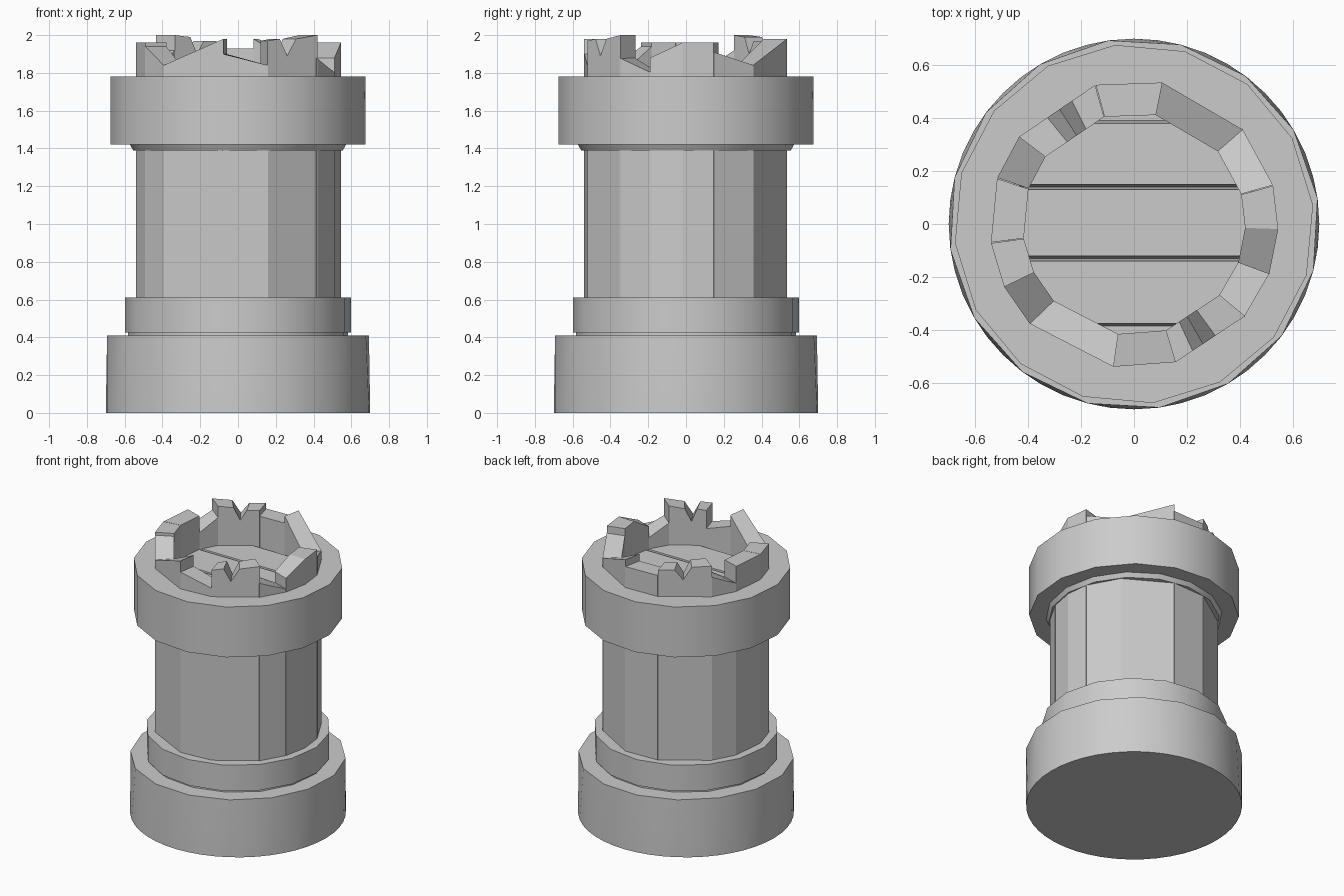
import bpy, bmesh, math
from math import radians, cos, sin

if "Cube" in bpy.data.objects:
    bpy.data.objects.remove(bpy.data.objects["Cube"])

stone = bpy.data.materials.new("grey stone")
stone.diffuse_color = (0.6, 0.6, 0.6, 1)
stone.use_nodes = True
stone.node_tree.nodes["Principled BSDF"].inputs["Base Color"].default_value = stone.diffuse_color


def finish(bm, name, smooth=False):
    bmesh.ops.recalc_face_normals(bm, faces=bm.faces[:])
    mesh = bpy.data.meshes.new(name)
    bm.to_mesh(mesh)
    bm.free()
    ob = bpy.data.objects.new(name, mesh)
    mesh.materials.append(stone)
    bpy.context.collection.objects.link(ob)
    if smooth:
        bpy.context.view_layer.objects.active = ob
        ob.select_set(True)
        bpy.ops.object.shade_smooth_by_angle(angle=radians(35))
        ob.select_set(False)
    return ob


def circle(bm, r, z, n, turn=0.0):
    return [bm.verts.new((r * cos(radians(turn) + math.tau * i / n),
                          r * sin(radians(turn) + math.tau * i / n), z)) for i in range(n)]


def tube(name, profile, n, turn):
    """Closed ring from (radius, height) profile points."""
    bm = bmesh.new()
    rings = [circle(bm, r, z, n, turn) for r, z in profile]
    for a, b in zip(rings, rings[1:] + rings[:1]):
        for i in range(n):
            j = (i + 1) % n
            bm.faces.new((a[i], a[j], b[j], b[i]))
    return finish(bm, name, True)


def stave(name, points, r_in=0.42, r_out=0.545, gap=0.5, z0=0.5):
    """Wall slab; points are (angle, top height) from one edge to the other."""
    bm = bmesh.new()
    pts = [list(p) for p in points]
    pts[0][0] -= gap
    pts[-1][0] += gap
    a0, a1 = pts[0][0], pts[-1][0]
    bend = len(pts) == 3

    def place(r, a):
        if bend:
            return r * cos(radians(a)), r * sin(radians(a))
        t = (a - a0) / (a1 - a0)      # straight chord between the two edges
        return tuple(r * ((1 - t) * f(radians(a0)) + t * f(radians(a1))) for f in (cos, sin))

    cols = []
    for a, z in pts:
        (xi, yi), (xo, yo) = place(r_in, a), place(r_out, a)
        cols.append([bm.verts.new(c) for c in
                     ((xi, yi, z0), (xo, yo, z0), (xo, yo, z), (xi, yi, z))])
    for a, b in zip(cols, cols[1:]):
        for k in range(4):
            m = (k + 1) % 4
            bm.faces.new((a[k], a[m], b[m], b[k]))
    bm.faces.new(cols[0])
    bm.faces.new(cols[-1])
    finish(bm, name)


# base drum: round foot, faceted upper edge
bm = bmesh.new()
circle(bm, 0.70, 0.0, 48)
circle(bm, 0.70, 0.41, 16, 8)
bmesh.ops.convex_hull(bm, input=bm.verts[:])
finish(bm, "base_drum", True)

# stepped plinth with a thin shadow joint below it
tube("plinth_joint", [(0.30, 0.40), (0.585, 0.40), (0.585, 0.43), (0.30, 0.43)], 16, 5)
tube("plinth", [(0.30, 0.425), (0.60, 0.425), (0.60, 0.61), (0.30, 0.61)], 16, 3)

# upper band and the small collar under it
tube("upper_band", [(0.48, 1.42), (0.68, 1.42), (0.68, 1.78), (0.48, 1.78)], 16, 6)
tube("collar", [(0.48, 1.39), (0.555, 1.39), (0.575, 1.425), (0.48, 1.425)], 16, 0)

# wall slabs with broken tops
walls = [
    [(105, 1.93), (79, 1.93)],
    [(78.5, 1.98), (41, 1.84)],
    [(41, 1.84), (16, 1.91)],
    [(15, 1.96), (-2, 1.96), (-20, 1.88)],
    [(-20, 1.80), (-40, 1.88)],
    [(-40, 2.0), (-54, 1.98), (-60, 1.89), (-65, 1.98), (-73, 1.97)],
    [(-73.5, 1.84), (-98, 1.90)],
    [(-98.5, 1.98), (-136, 1.84)],
    [(-136.5, 1.84), (-154, 1.94)],
    [(-154.5, 1.96), (-172, 1.96)],
    [(-173, 1.96), (-198, 1.96)],
    [(-199, 1.84), (-217, 1.92)],
    [(-217.5, 2.0), (-231, 1.99), (-237, 1.90), (-243, 1.97), (-254, 1.97)],
]
for i, w in enumerate(walls):
    stave(f"wall_slab_{i + 1}", w, gap=-0.35)

# floor planks with slanted sides, clipped to the round room
for i, (y0, y1) in enumerate([(-0.375, -0.14), (-0.12, 0.13), (0.15, 0.38)]):
    bm = bmesh.new()
    steps = 6
    rows = []
    for k in range(steps + 1):
        y = y0 + (y1 - y0) * k / steps
        x = math.sqrt(max(0.46 ** 2 - y * y, 0))
        s = -0.012 if k == 0 else 0.012 if k == steps else 0
        rows.append([bm.verts.new(c) for c in
                     ((-x, y, 1.72), (x, y, 1.72), (x, y + s, 1.63), (-x, y + s, 1.63))])
    for a, b in zip(rows, rows[1:]):
        for k in range(4):
            m = (k + 1) % 4
            bm.faces.new((a[k], a[m], b[m], b[k]))
    bm.faces.new(rows[0])
    bm.faces.new(rows[-1])
    finish(bm, f"floor_plank_{i + 1}")

# backing disc below the planks
bm = bmesh.new()
circle(bm, 0.44, 1.60, 16)
circle(bm, 0.44, 1.64, 16)
bmesh.ops.convex_hull(bm, input=bm.verts[:])
finish(bm, "floor_bed")
